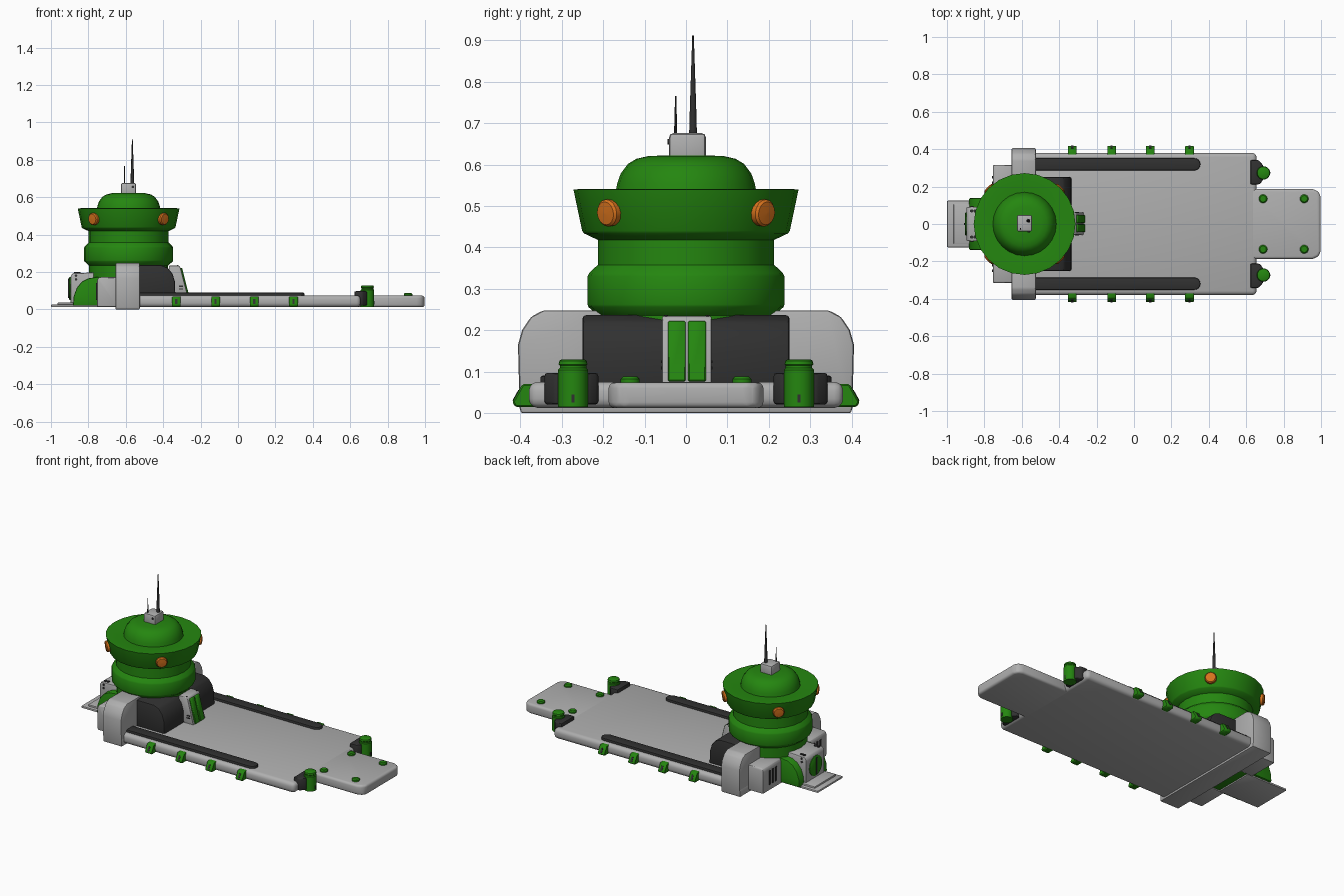
import bpy, bmesh, math
from mathutils import Matrix, Vector


def material(name, rgb):
    m = bpy.data.materials.new(name)
    m.diffuse_color = (*rgb, 1)
    return m


GREEN = material("green paint", (0.018, 0.24, 0.005))
GREY = material("light grey", (0.43, 0.43, 0.43))
DARK = material("dark rubber", (0.03, 0.03, 0.03))
ORANGE = material("orange lamp", (0.68, 0.17, 0.012))


def finish(name, bm, mat, bevel=0.0, segs=2, angle=38):
    bmesh.ops.recalc_face_normals(bm, faces=bm.faces)
    if bevel:
        edges = [e for e in bm.edges if len(e.link_faces) == 2 and e.calc_face_angle() > math.radians(25)]
        bmesh.ops.bevel(bm, geom=edges, offset=bevel, segments=segs, profile=0.5,
                        affect='EDGES', clamp_overlap=True)
    me = bpy.data.meshes.new(name)
    bm.to_mesh(me)
    bm.free()
    me.materials.append(mat)
    ob = bpy.data.objects.new(name, me)
    bpy.context.collection.objects.link(ob)
    bpy.ops.object.select_all(action='DESELECT')
    ob.select_set(True)
    bpy.context.view_layer.objects.active = ob
    bpy.ops.object.shade_smooth_by_angle(angle=math.radians(angle))
    return ob


def prism(name, pts, axis, a, b, mat, bevel=0.0, segs=2):
    """Extrude a 2D outline along an axis: x takes (y,z), y takes (x,z), z takes (x,y)."""
    place = {'x': lambda u, v, w: (w, u, v), 'y': lambda u, v, w: (u, w, v),
             'z': lambda u, v, w: (u, v, w)}[axis]
    bm = bmesh.new()
    face = bm.faces.new([bm.verts.new(place(u, v, a)) for u, v in pts])
    ext = bmesh.ops.extrude_face_region(bm, geom=[face])
    move = Vector(place(0, 0, b - a))
    bmesh.ops.translate(bm, vec=move, verts=[v for v in ext['geom'] if isinstance(v, bmesh.types.BMVert)])
    return finish(name, bm, mat, bevel, segs)


def box(name, x0, x1, y0, y1, z0, z1, mat, bevel=0.0, segs=2):
    return prism(name, [(x0, y0), (x1, y0), (x1, y1), (x0, y1)], 'z', z0, z1, mat, bevel, segs)


def lathe(name, profile, matrix, mat, n=24):
    """Turn an (r, z) profile round z, then place it."""
    bm = bmesh.new()
    rings = []
    for r, z in profile:
        rings.append([bm.verts.new((r * math.cos(2 * math.pi * i / n), r * math.sin(2 * math.pi * i / n), z))
                      for i in range(n)])
    for p, q in zip(rings, rings[1:]):
        for i in range(n):
            j = (i + 1) % n
            bm.faces.new((p[i], p[j], q[j], q[i]))
    bm.faces.new(rings[0])
    bm.faces.new(rings[-1])
    bm.transform(matrix)
    return finish(name, bm, mat)


def at(x, y, z):
    return Matrix.Translation((x, y, z))


CX = -0.585  # tower axis

# deck, front ramp and rear step
box("deck", -0.62, 0.655, -0.38, 0.38, 0.012, 0.075, GREY, 0.022, 3)
prism("front_ramp", [(0.60, -0.187), (0.955, -0.187), (0.985, -0.175), (0.998, -0.15),
                     (0.998, 0.15), (0.985, 0.175), (0.955, 0.187), (0.60, 0.187)],
      'z', 0.012, 0.074, GREY, 0.018, 3)
box("rear_step", -1.0, -0.72, -0.125, 0.125, 0.012, 0.026, GREY, 0.006)
box("rear_step_tread", -0.965, -0.74, -0.105, 0.105, 0.02, 0.036, GREY, 0.005)

# cross beam under the tower and the base floor
box("cross_beam", -0.655, -0.525, -0.40, 0.40, 0.0, 0.05, GREY, 0.005)

# tower: base, collar, waist, brim and dome in one turned body
lathe("tower", [(0.205, 0.02), (0.212, 0.235), (0.236, 0.256), (0.238, 0.262), (0.238, 0.33),
                (0.234, 0.338), (0.213, 0.358), (0.213, 0.418), (0.247, 0.434), (0.251, 0.44),
                (0.272, 0.54), (0.252, 0.541), (0.17, 0.535), (0.166, 0.555), (0.158, 0.578),
                (0.14, 0.602), (0.12, 0.614), (0.09, 0.621), (0.002, 0.623)], at(CX, 0, 0), GREEN)

# four lamps round the brim
for k in range(4):
    a = math.radians(45 + 90 * k)
    m = at(CX, 0, 0.485) @ Matrix.Rotation(a, 4, 'Z') @ at(0.25, 0, 0) @ Matrix.Rotation(math.radians(90 + 6), 4, 'Y')
    lathe("brim_lamp", [(0.033, -0.01), (0.033, 0.02), (0.028, 0.026), (0.002, 0.028)], m, ORANGE, 16)

# antenna box and two aerials
box("antenna_box", -0.626, -0.545, -0.041, 0.048, 0.60, 0.676, GREY, 0.01)
lathe("tall_aerial", [(0.010, 0.67), (0.008, 0.74), (0.002, 0.912)], at(-0.565, 0.017, 0), DARK, 10)
lathe("short_aerial", [(0.004, 0.67), (0.0015, 0.766)], at(-0.607, -0.025, 0), DARK, 8)
lathe("antenna_box_knob", [(0.007, 0), (0.007, 0.004)],
      at(-0.562, -0.041, 0.655) @ Matrix.Rotation(math.pi / 2, 4, 'X'), DARK, 10)

# dark engine cover in front of the tower
prism("engine_cover", [(-0.60, 0.06), (-0.60, 0.236), (-0.41, 0.236), (-0.375, 0.222), (-0.35, 0.19),
                       (-0.338, 0.15), (-0.334, 0.06)], 'y', -0.25, 0.25, DARK, 0.008)

# leaning control console
lean = [(-0.37, 0.07), (-0.268, 0.07), (-0.308, 0.225), (-0.316, 0.234), (-0.37, 0.234)]
prism("console", lean, 'y', -0.058, 0.062, GREY, 0.005)
for y0, y1 in ((-0.044, -0.001), (0.005, 0.048)):
    prism("console_panel", [(-0.29, 0.076), (-0.262, 0.076), (-0.299, 0.222), (-0.325, 0.222)],
          'y', y0, y1, GREEN, 0.003, 1)
for s in (-1, 1):
    for z in (0.105, 0.12):
        y = 0.002 + s * 0.0605
        box("console_slot", -0.315, -0.293, y - 0.002, y + 0.002, z, z + 0.007, DARK)
    lathe("console_bolt", [(0.005, 0.232), (0.005, 0.2365)], at(-0.322, 0.002 + s * 0.05, 0), DARK, 8)

# rear green housing with its grey hatch panel
prism("rear_housing", [(-0.882, 0.02), (-0.878, 0.07), (-0.862, 0.115), (-0.835, 0.148), (-0.80, 0.166),
                       (-0.76, 0.172), (-0.62, 0.172), (-0.62, 0.02)], 'y', -0.138, 0.138, GREEN, 0.006)
prism("hatch_panel", [(-0.896, 0.035), (-0.896, 0.175), (-0.885, 0.193), (-0.78, 0.197), (-0.72, 0.197),
                      (-0.72, 0.035)], 'y', -0.092, 0.092, GREY, 0.007)
lathe("rear_hatch", [(0.062, 0), (0.062, 0.008), (0.055, 0.012)],
      at(-0.892, 0, 0.112) @ Matrix.Rotation(-math.pi / 2, 4, 'Y'), GREEN, 20)
box("hatch_bar", -0.908, -0.90, -0.006, 0.006, 0.06, 0.165, DARK)
for s in (-1, 1):
    for z in (0.160, 0.180):
        lathe("hatch_side_bolt", [(0.007, -0.003), (0.007, 0.003)],
              at(-0.866, s * 0.092, z) @ Matrix.Rotation(math.pi / 2, 4, 'X'), DARK, 10)
    for x in (-0.868, -0.85):
        lathe("hatch_top_bolt", [(0.009, 0.190), (0.009, 0.199)], at(x, s * 0.07, 0), DARK, 10)

for s in (-1, 1):
    # side pillars beside the tower
    prism("side_pillar", [(s * y, z) for y, z in ((0.2, 0.003), (0.402, 0.003), (0.406, 0.165), (0.396, 0.2),
                                                  (0.375, 0.232), (0.345, 0.248), (0.2, 0.248))],
          'x', -0.655, -0.525, GREY, 0.008)
    # rear side boxes with vents
    prism("rear_side_box", [(-0.755, 0.012), (-0.755, 0.158), (-0.742, 0.172), (-0.64, 0.172), (-0.64, 0.012)],
          'y', *sorted((s * 0.12, s * 0.316)), GREY, 0.012)
    for y in (0.19, 0.22, 0.25):
        box("rear_vent", -0.758, -0.752, s * y - 0.007, s * y + 0.007, 0.05, 0.14, DARK)
    # dark rails on the deck with a rounded front end
    arc = [(0.322 + 0.033 * math.sin(math.pi * i / 8), s * 0.319 - 0.033 * math.cos(math.pi * i / 8))
           for i in range(9)]
    prism("deck_rail", [(-0.53, s * 0.319 - 0.033)] + arc + [(-0.53, s * 0.319 + 0.033)],
          'z', 0.06, 0.09, DARK, 0.006)
    # green cleats along the sides
    for x in (-0.33, -0.12, 0.087, 0.297):
        prism("side_cleat", [(s * y, z) for y, z in ((0.36, 0.014), (0.412, 0.014), (0.42, 0.026),
                                                     (0.395, 0.07), (0.36, 0.07))],
              'x', x - 0.023, x + 0.023, GREEN, 0.004, 1)
        prism("cleat_slot", [(s * y, z) for y, z in ((0.40, 0.03), (0.4195, 0.03), (0.4055, 0.055), (0.39, 0.055))],
              'x', x - 0.006, x + 0.006, DARK)
    # corner bollards on dark brackets
    prism("bollard_bracket", [(0.622, s * 0.212), (0.672, s * 0.212), (0.69, s * 0.235), (0.69, s * 0.315),
                              (0.665, s * 0.342), (0.622, s * 0.342)], 'z', 0.02, 0.097, DARK, 0.008)
    lathe("bollard", [(0.036, 0.014), (0.036, 0.104), (0.032, 0.108), (0.032, 0.114), (0.035, 0.117),
                      (0.033, 0.126), (0.028, 0.129)], at(0.692, s * 0.273, 0), GREEN, 20)
    box("bollard_slot", 0.72, 0.7295, s * 0.273 - 0.004, s * 0.273 + 0.004, 0.025, 0.045, DARK)
    # pins on the ramp
    for x in (0.69, 0.91):
        lathe("ramp_pin", [(0.023, 0.07), (0.023, 0.082), (0.017, 0.088)], at(x, s * 0.135, 0), GREEN, 16)
